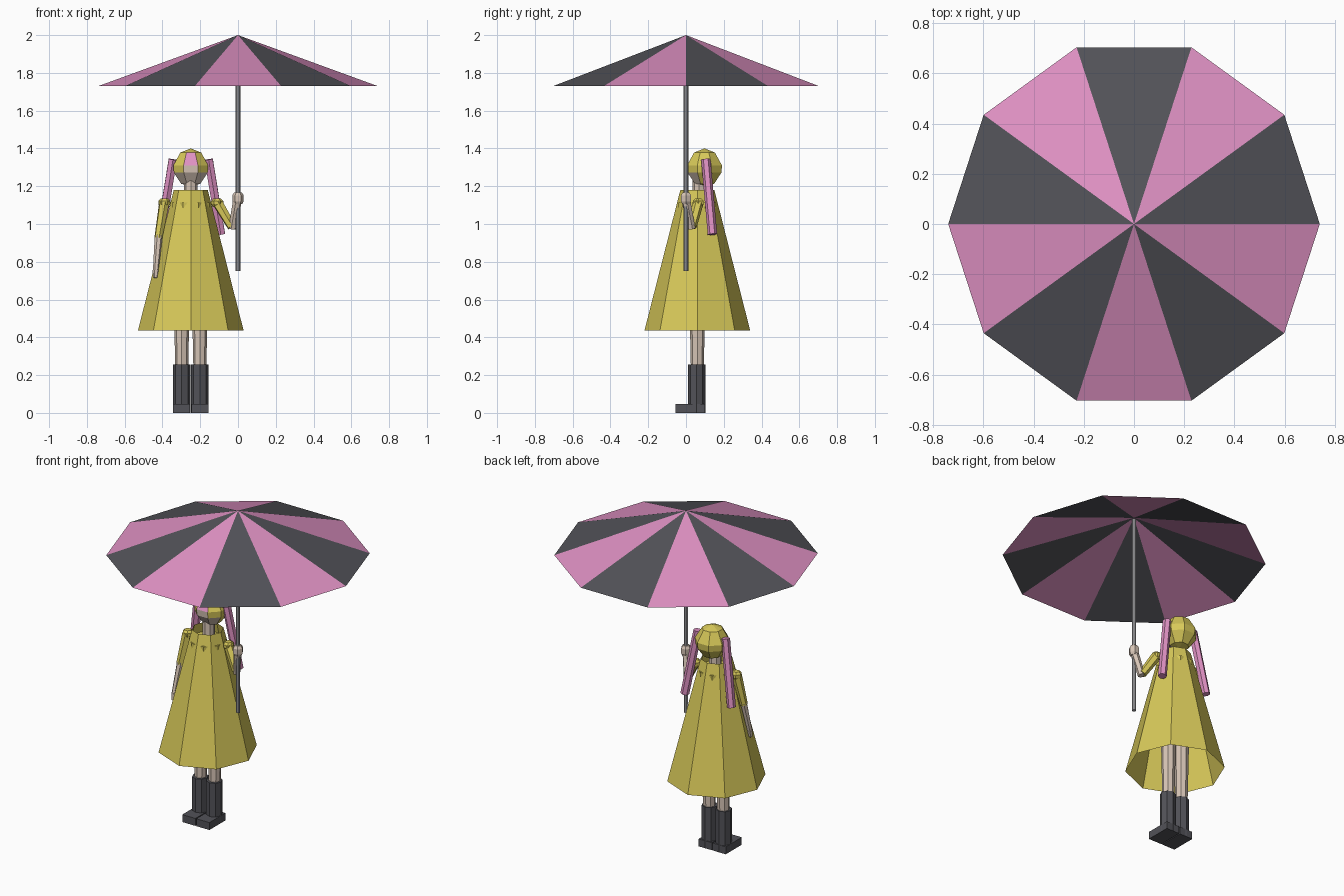
import bpy, bmesh, math
from mathutils import Vector

if "Cube" in bpy.data.objects:
    bpy.data.objects.remove(bpy.data.objects["Cube"])


def material(name, r, g, b):
    m = bpy.data.materials.new(name)
    m.diffuse_color = (r, g, b, 1)
    m.use_nodes = True
    m.node_tree.nodes["Principled BSDF"].inputs["Base Color"].default_value = m.diffuse_color
    return m


YELLOW = material("raincoat yellow", 0.68, 0.58, 0.10)
PINK = material("pink", 0.73, 0.28, 0.54)
DARK = material("charcoal", 0.085, 0.085, 0.098)
SKIN = material("skin", 0.68, 0.56, 0.47)
METAL = material("pole grey", 0.42, 0.42, 0.44)

CX, CY = -0.25, 0.06   # body axis


def finish(name, bm, mats):
    me = bpy.data.meshes.new(name)
    bm.to_mesh(me)
    bm.free()
    for m in mats:
        me.materials.append(m)
    ob = bpy.data.objects.new(name, me)
    bpy.context.collection.objects.link(ob)
    return ob


def lathe(name, profile, sides, mats, center=(0, 0), turn=0.0, caps=True, rule=None):
    """Stack of rings (radius, z); zero radius makes a point.
    rule(band, side) gives the material index of a face."""
    bm = bmesh.new()
    rings = []
    for r, z in profile:
        n = sides if r > 0 else 1
        rings.append([bm.verts.new((center[0] + r * math.cos(turn + math.tau * i / sides),
                                    center[1] + r * math.sin(turn + math.tau * i / sides), z))
                      for i in range(n)])
    for b, (lo, hi) in enumerate(zip(rings, rings[1:])):
        for i in range(sides):
            j = (i + 1) % sides
            quad = [lo[i % len(lo)], lo[j % len(lo)], hi[j % len(hi)], hi[i % len(hi)]]
            f = bm.faces.new(list(dict.fromkeys(quad)))
            if rule:
                f.material_index = rule(b, i)
    if caps:
        if len(rings[0]) > 1:
            bm.faces.new(rings[0][::-1])
        if len(rings[-1]) > 1:
            bm.faces.new(rings[-1])
    return finish(name, bm, mats)


def limb(name, a, b, r1, r2, mat, sides=6):
    """Tapered prism between two points."""
    a, b = Vector(a), Vector(b)
    bm = bmesh.new()
    bmesh.ops.create_cone(bm, cap_ends=True, segments=sides, radius1=r1, radius2=r2,
                          depth=(b - a).length)
    q = (b - a).to_track_quat('Z', 'Y')
    for v in bm.verts:
        v.co = q @ v.co + (a + b) / 2
    return finish(name, bm, [mat])


def box(name, lo, hi, mat):
    bm = bmesh.new()
    bmesh.ops.create_cube(bm, size=1)
    for v in bm.verts:
        v.co = [l + (c + 0.5) * (h - l) for c, l, h in zip(v.co, lo, hi)]
    return finish(name, bm, [mat])


# Umbrella: ten alternating panels on a thin pole
lathe("umbrella_canopy", [(0.74, 1.73), (0, 2.0)], 10, [DARK, PINK], caps=False,
      rule=lambda b, i: i % 2)
lathe("umbrella_pole", [(0.012, 0.75), (0.012, 1.99)], 8, [METAL])

# Open-bottomed raincoat, with the torso just breaking through at the shoulders
lathe("raincoat", [(0.28, 0.435), (0.09, 1.18)], 8, [YELLOW], (CX, CY), caps=False)
lathe("torso", [(0.09, 0.70), (0.108, 1.115)], 8, [YELLOW], (CX, CY), math.pi / 8)
lathe("neck", [(0.035, 1.10), (0.035, 1.24)], 8, [SKIN], (CX, CY + 0.01))


# Hooded head: side 5 faces forward, sides 4 and 6 flank it
def head_colour(band, side):
    if band <= 1 and side in (4, 5, 6):
        return 1                     # lower face
    if band == 2 and side == 5:
        return 1                     # brow
    if band == 3 and side == 5:
        return 2                     # fringe
    return 0


lathe("hooded_head", [(0, 1.20), (0.055, 1.213), (0.097, 1.272), (0.1, 1.31),
                      (0.06, 1.378), (0, 1.40)],
      8, [YELLOW, SKIN, PINK], (CX, 0.098), math.pi / 8, rule=head_colour)

for side, s in (("left", 1), ("right", -1)):
    # Long hair bunches
    limb(side + "_hair_bunch", (CX + s * 0.095, 0.105, 1.342), (CX + s * 0.16, 0.14, 0.945),
         0.025, 0.025, PINK)
    # Legs and boots
    x = CX + s * 0.048
    lathe(side + "_leg", [(0.034, 0.22), (0.044, 0.70)], 8, [SKIN], (x, CY))
    lathe(side + "_boot_shaft", [(0.046, 0.0), (0.046, 0.255)], 8, [DARK], (x, 0.056))
    box(side + "_boot_foot", (x - 0.045, -0.056, 0), (x + 0.045, 0.10, 0.046), DARK)
    # Puffed sleeve tops
    lathe(side + "_sleeve_cap", [(0.022, 1.09), (0.032, 1.105), (0.032, 1.122), (0.02, 1.135)],
          6, [YELLOW], (CX + s * 0.14, CY + 0.005))

# Hanging arm
limb("right_upper_arm", (-0.39, 0.062, 1.115), (-0.422, 0.035, 0.925), 0.029, 0.022, YELLOW)
limb("right_forearm", (-0.42, 0.037, 0.94), (-0.436, -0.005, 0.745), 0.021, 0.015, SKIN)
limb("right_hand", (-0.435, -0.003, 0.755), (-0.437, -0.008, 0.715), 0.018, 0.012, SKIN)

# Raised arm gripping the pole
limb("left_upper_arm", (-0.11, 0.065, 1.115), (-0.033, 0.032, 0.985), 0.029, 0.024, YELLOW)
limb("left_forearm", (-0.03, 0.03, 0.975), (-0.003, 0.0, 1.125), 0.021, 0.024, SKIN)
lathe("left_hand", [(0.022, 1.105), (0.03, 1.12), (0.03, 1.152), (0.02, 1.168)], 6, [SKIN])
